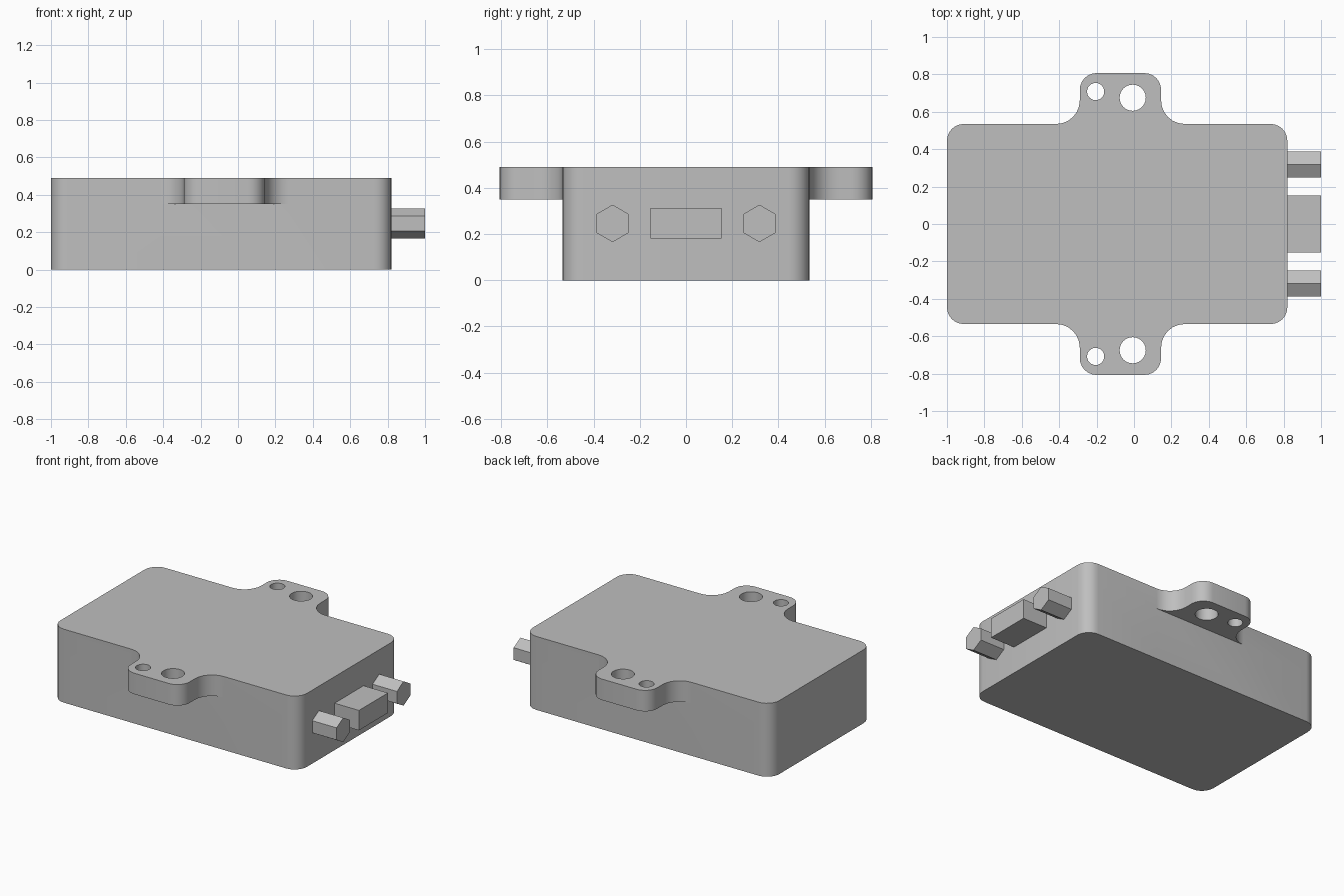
import bpy, bmesh, math
from mathutils import Vector

cube = bpy.data.objects.get("Cube")
if cube:
    bpy.data.objects.remove(cube, do_unlink=True)

grey = bpy.data.materials.new("housing grey")
grey.use_nodes = True
colour = (0.52, 0.52, 0.52, 1)
grey.diffuse_color = colour
grey.node_tree.nodes["Principled BSDF"].inputs["Base Color"].default_value = colour

TOP, TAB_Z = 0.49, 0.35            # lid height, underside of mounting tabs
LEFT, RIGHT, SIDE = -1.0, 0.82, 0.535
TAB_L, TAB_R, TAB_Y = -0.29, 0.145, 0.807
R, FILLET = 0.09, 0.125


def arc(cx, cy, r, start, end, n=6):
    angles = [math.radians(start + (end - start) * i / n) for i in range(n + 1)]
    return [Vector((cx + r * math.cos(a), cy + r * math.sin(a))) for a in angles]


def ring(bm, pts, z):
    verts = [bm.verts.new((p.x, p.y, z)) for p in pts]
    return verts


def loop_edges(bm, verts):
    pairs = zip(verts, verts[1:] + verts[:1])
    return [bm.edges.get(p) or bm.edges.new(p) for p in pairs]


def wall(bm, upper, lower):
    for i in range(len(upper)):
        j = (i + 1) % len(upper)
        bm.faces.new((upper[i], lower[i], lower[j], upper[j]))


def finish(bm, name):
    bmesh.ops.recalc_face_normals(bm, faces=bm.faces[:])
    mesh = bpy.data.meshes.new(name)
    bm.to_mesh(mesh)
    bm.free()
    mesh.materials.append(grey)
    obj = bpy.data.objects.new(name, mesh)
    bpy.context.collection.objects.link(obj)
    return obj


# Front half of the outline, left to right; the back half mirrors it
corner_l = arc(LEFT + R, -SIDE + R, R, 180, 270)
tab = (arc(TAB_L - FILLET, -SIDE - FILLET, FILLET, 90, 0)
       + arc(TAB_L + R, -TAB_Y + R, R, 180, 270)
       + arc(TAB_R - R, -TAB_Y + R, R, 270, 360)
       + arc(TAB_R + FILLET, -SIDE - FILLET, FILLET, 180, 90))
corner_r = arc(RIGHT - R, -SIDE + R, R, 270, 360)
half = corner_l + tab + corner_r
outline = half + [Vector((p.x, -p.y)) for p in reversed(half)]
first, last = len(corner_l), len(corner_l) + len(tab) - 1
total = len(outline)
tab_spans = [(first, last), (total - 1 - last, total - 1 - first)]

# Housing: lid outline with tabs above, plain rounded block below
bm = bmesh.new()
upper = ring(bm, outline, TOP)
middle = ring(bm, outline, TAB_Z)
wall(bm, upper, middle)
block = [v for i, v in enumerate(middle)
         if not any(a < i < b for a, b in tab_spans)]
base = ring(bm, [v.co for v in block], 0)
wall(bm, block, base)
bm.faces.new(base)

# Two screw holes through each tab
lid_edges = loop_edges(bm, upper)
for side, (a, b) in zip((-1, 1), tab_spans):
    under_edges = loop_edges(bm, middle[a:b + 1])
    for x, y, r in ((-0.205, 0.708, 0.046), (-0.007, 0.675, 0.07)):
        circle = arc(x, side * y, r, 0, 360, 24)[:-1]
        hole_top, hole_low = ring(bm, circle, TOP), ring(bm, circle, TAB_Z)
        wall(bm, hole_top, hole_low)
        lid_edges += loop_edges(bm, hole_top)
        under_edges += loop_edges(bm, hole_low)
    bmesh.ops.triangle_fill(bm, edges=under_edges, use_beauty=True,
                            normal=(0, 0, -1))
bmesh.ops.triangle_fill(bm, edges=lid_edges, use_beauty=True, normal=(0, 0, 1))
housing = finish(bm, "housing")
bpy.ops.object.select_all(action='DESELECT')
housing.select_set(True)
bpy.context.view_layer.objects.active = housing
bpy.ops.object.shade_smooth_by_angle(angle=math.radians(30))


# Connector parts standing out of the right-hand end
def end_prism(name, profile):
    bm = bmesh.new()
    near, far = ([bm.verts.new((x, p.x, p.y)) for p in profile]
                 for x in (RIGHT, 1.0))
    wall(bm, near, far)
    bm.faces.new(near)
    bm.faces.new(far)
    return finish(bm, name)


end_prism("connector_block", [Vector((y, z)) for y, z in
          ((-0.153, 0.18), (0.153, 0.18), (0.153, 0.313), (-0.153, 0.313))])
for name, y in (("front_hex_post", -0.318), ("back_hex_post", 0.318)):
    end_prism(name, arc(y, 0.246, 0.081, 30, 390, 6)[:-1])
